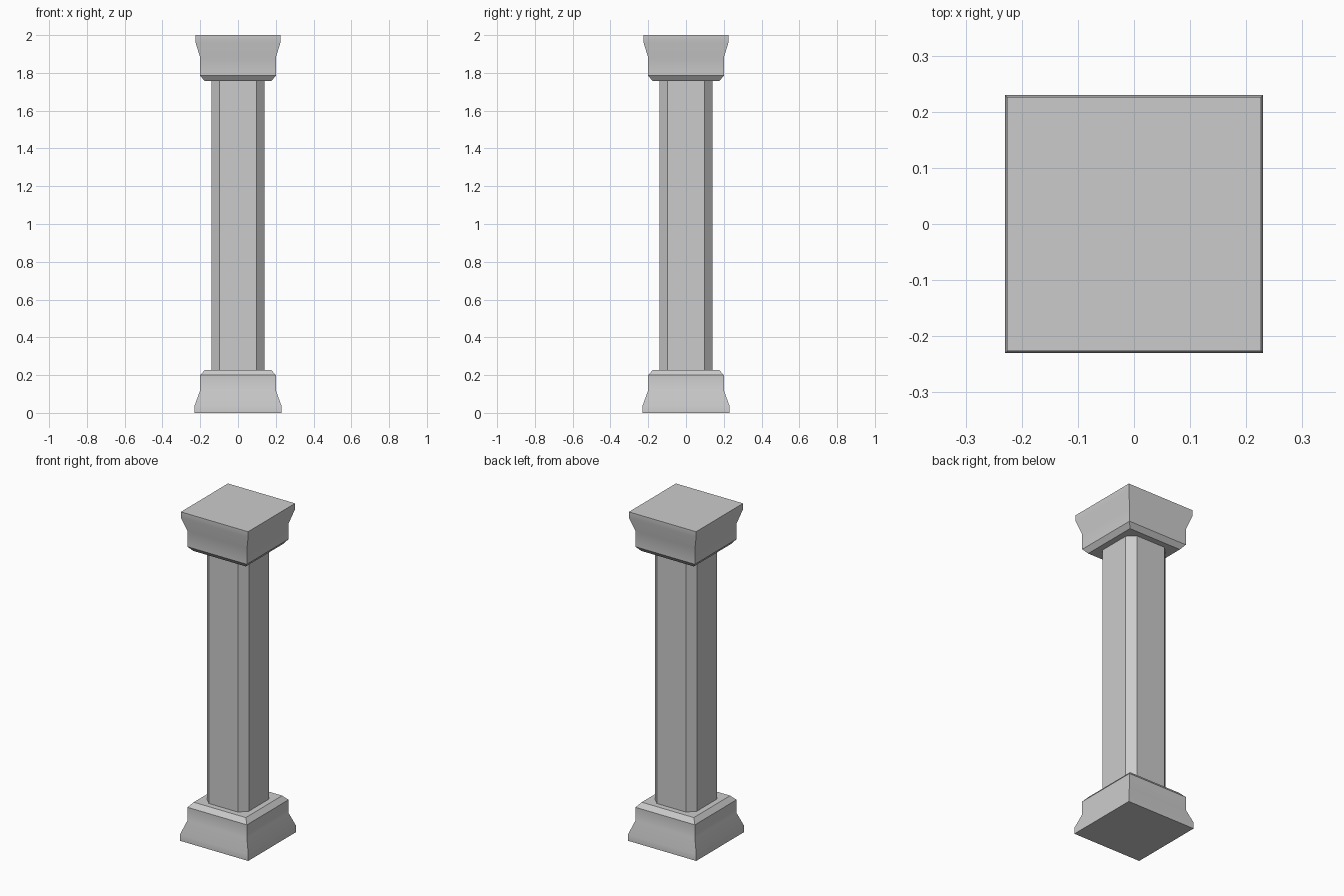
import bpy, bmesh

if "Cube" in bpy.data.objects:
    bpy.data.objects.remove(bpy.data.objects["Cube"])


def stacked_prism(name, rings):
    """Loft matching cross-section rings into a closed solid."""
    bm = bmesh.new()
    loops = [[bm.verts.new(p) for p in ring] for ring in rings]
    n = len(loops[0])
    for low, high in zip(loops, loops[1:]):
        for i in range(n):
            j = (i + 1) % n
            bm.faces.new((low[i], low[j], high[j], high[i]))
    bm.faces.new(loops[0][::-1])
    bm.faces.new(loops[-1])
    bmesh.ops.recalc_face_normals(bm, faces=bm.faces)
    mesh = bpy.data.meshes.new(name)
    bm.to_mesh(mesh)
    bm.free()
    obj = bpy.data.objects.new(name, mesh)
    bpy.context.collection.objects.link(obj)
    bpy.ops.object.select_all(action='DESELECT')
    bpy.context.view_layer.objects.active = obj
    obj.select_set(True)
    bpy.ops.object.shade_smooth_by_angle(angle=0.56)
    return obj


def square(r, z):
    return [(-r, -r, z), (r, -r, z), (r, r, z), (-r, r, z)]


def octagon(r, c, z):
    return [(-c, -r, z), (c, -r, z), (r, -c, z), (r, c, z),
            (c, r, z), (-c, r, z), (-r, c, z), (-r, -c, z)]


# Moulded base: plinth, sloped waist, chamfered top
base_profile = [(0.23, 0.0), (0.23, 0.038), (0.2, 0.12),
                (0.2, 0.2), (0.175, 0.228)]
stacked_prism("base", [square(r, z) for r, z in base_profile])

# Shaft with chamfered corners
stacked_prism("shaft", [octagon(0.141, 0.098, z) for z in (0.228, 1.757)])

# Capital: chamfered underside, waist, flared top
capital_profile = [(0.177, 1.757), (0.2, 1.785), (0.2, 1.88),
                   (0.226, 1.965), (0.226, 2.0)]
stacked_prism("capital", [square(r, z) for r, z in capital_profile])
